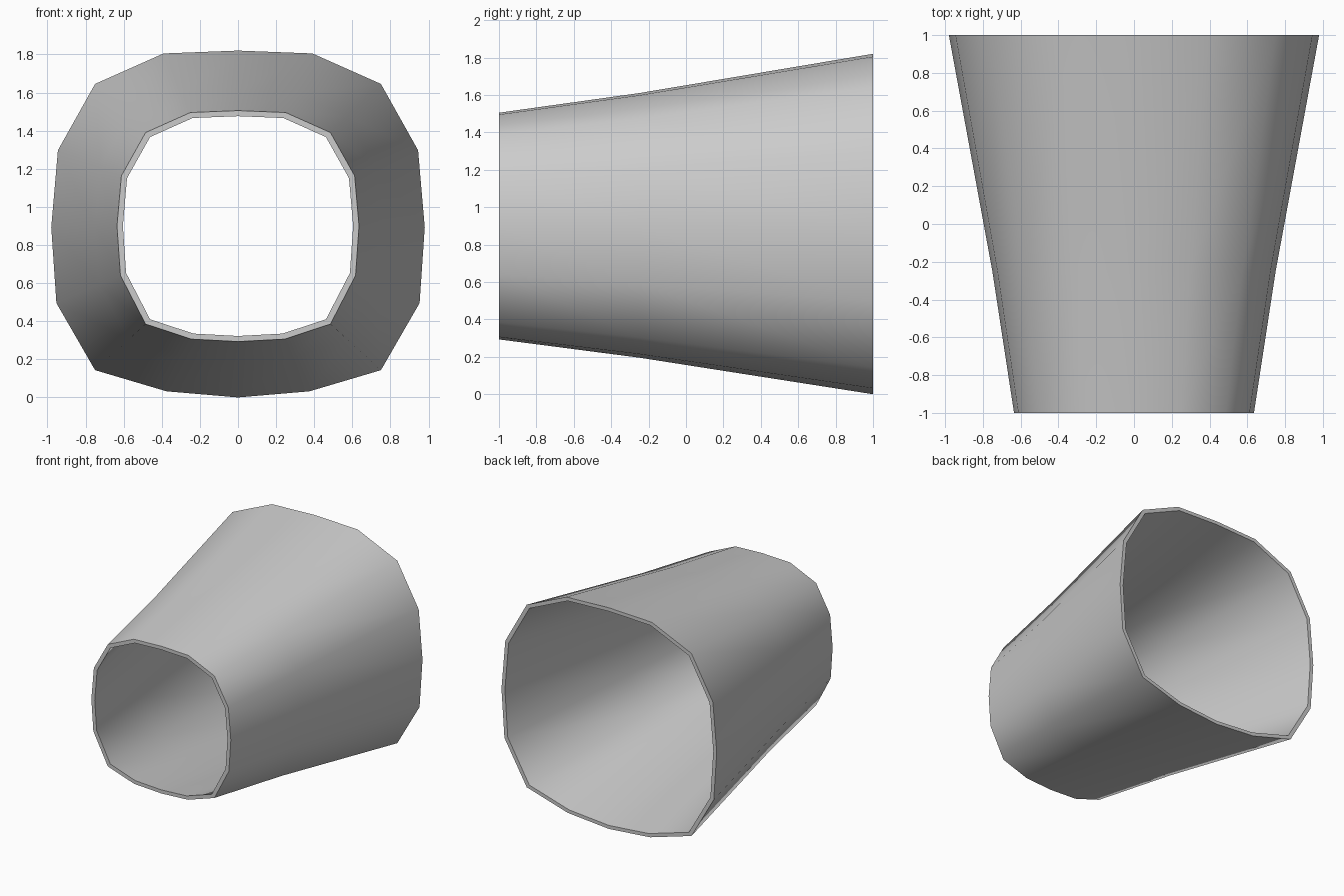
import bpy, bmesh, math

if "Cube" in bpy.data.objects:
    bpy.data.objects.remove(bpy.data.objects["Cube"])

# Right half of the rounded-square section (x, z), top to bottom
BACK = [(0, 1.82), (0.39, 1.805), (0.75, 1.645), (0.945, 1.297), (0.98, 0.893),
        (0.953, 0.495), (0.75, 0.143), (0.375, 0.032), (0, 0)]
FRONT = [(0, 1.505), (0.25, 1.495), (0.485, 1.39), (0.612, 1.163), (0.635, 0.9),
         (0.617, 0.64), (0.485, 0.385), (0.245, 0.306), (0, 0.293)]
# Ring stations: y position and blend from front to back section
STATIONS = [(-1, 0), (-0.25, 0.333), (1, 1)]
WALL = 0.03
CENTRE_Z = 0.9


def section(t, inset):
    half = [(a[0] + (b[0] - a[0]) * t, a[1] + (b[1] - a[1]) * t)
            for a, b in zip(FRONT, BACK)]
    ring = half + [(-x, z) for x, z in half[-2:0:-1]]
    k = 1 - inset / (0.62 + 0.32 * t)
    return [(x * k, CENTRE_Z + (z - CENTRE_Z) * k) for x, z in ring]


# Open tapered tube: outer skin front to back, then inner skin back to front
bm = bmesh.new()
loops = [(y, t, 0) for y, t in STATIONS] + [(y, t, WALL) for y, t in reversed(STATIONS)]
rings = [[bm.verts.new((x, y, z)) for x, z in section(t, inset)]
         for y, t, inset in loops]
n = len(rings[0])
for i, a in enumerate(rings):
    b = rings[(i + 1) % len(rings)]
    for j in range(n):
        k = (j + 1) % n
        bm.faces.new((a[j], a[k], b[k], b[j]))
bmesh.ops.recalc_face_normals(bm, faces=bm.faces)

mesh = bpy.data.meshes.new("tapered_sleeve")
bm.to_mesh(mesh)
bm.free()
sleeve = bpy.data.objects.new("tapered_sleeve", mesh)
bpy.context.collection.objects.link(sleeve)

# Smooth walls with crisp rims
bpy.context.view_layer.objects.active = sleeve
sleeve.select_set(True)
bpy.ops.object.shade_smooth_by_angle(angle=math.radians(50))
